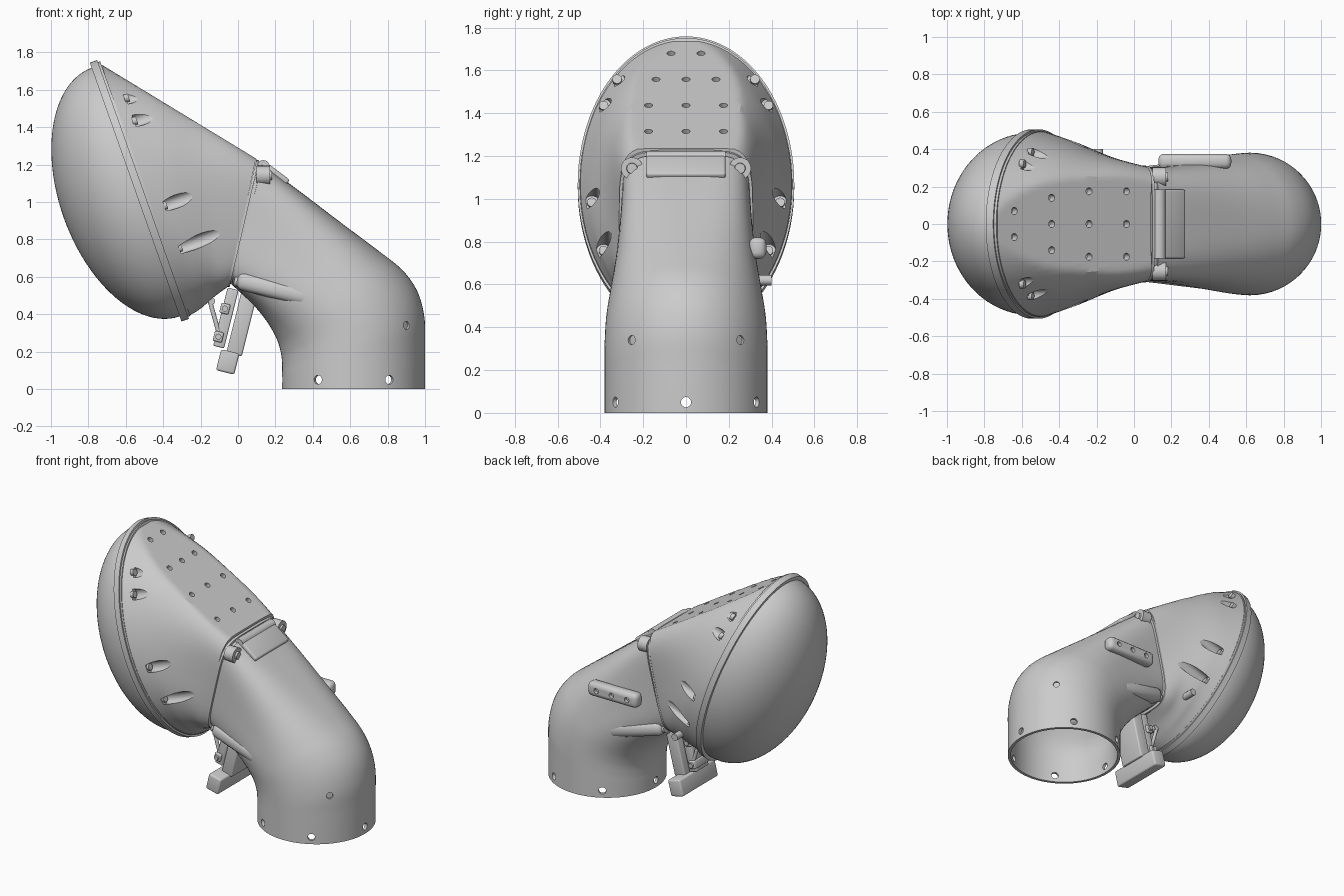
import bpy, bmesh, math
from mathutils import Vector, Matrix

if "Cube" in bpy.data.objects:
    bpy.data.objects.remove(bpy.data.objects["Cube"])

N = 96
V = Vector
# Frame of the tilted rim: long axis, y, and outward normal
D = V((-.334, 0, .943)).normalized()
Y = V((0, 1, 0))
NRM = D.cross(Y)
C = V((-.505, 0, 1.068))


def finish(name, bm, angle=30):
    bmesh.ops.recalc_face_normals(bm, faces=bm.faces)
    me = bpy.data.meshes.new(name)
    bm.to_mesh(me)
    bm.free()
    ob = bpy.data.objects.new(name, me)
    bpy.context.collection.objects.link(ob)
    shade(ob, angle)
    return ob


def shade(ob, angle=30):
    bpy.ops.object.select_all(action='DESELECT')
    ob.select_set(True)
    bpy.context.view_layer.objects.active = ob
    bpy.ops.object.shade_smooth_by_angle(angle=math.radians(angle))


def apply_mod(ob, kind, **kw):
    m = ob.modifiers.new(kind, kind)
    for k, v in kw.items():
        setattr(m, k, v)
    bpy.context.view_layer.objects.active = ob
    bpy.ops.object.modifier_apply(modifier=m.name)


def cut(ob, cutter):
    cutter.hide_render = True
    apply_mod(ob, 'BOOLEAN', object=cutter, operation='DIFFERENCE', solver='EXACT')
    bpy.data.objects.remove(cutter)
    shade(ob)


def spline(secs, steps):
    """Smooth in-between sections (Catmull-Rom)."""
    out = []
    for i in range(len(secs) - 1):
        p = [secs[max(0, i - 1)], secs[i], secs[i + 1], secs[min(len(secs) - 1, i + 2)]]
        for k in range(steps):
            t = k / steps
            out.append([.5 * (2*b + (c - a)*t + (2*a - 5*b + 4*c - d)*t*t + (3*b - a - 3*c + d)*t**3)
                        for a, b, c, d in zip(*p)])
    return out + [list(secs[-1])]


def loft(secs, caps, steps=6, clamp=None):
    """Sections: top x, top z, bottom x, bottom z, half width, squareness."""
    bm = bmesh.new()
    rings = []
    for tx, tz, bx, bz, hw, e in spline(secs, steps):
        mid, up = V((tx + bx, 0, tz + bz)) / 2, V((tx - bx, 0, tz - bz)) / 2
        ring = []
        for k in range(N):
            c, s = math.cos(2*math.pi*k/N), math.sin(2*math.pi*k/N)
            r = (abs(c)**e + abs(s)**e) ** (-1/e)
            p = mid + up*c*r + Y*hw*s*r
            if clamp:
                over = (p - clamp[0]).dot(clamp[1])
                if over > 0:
                    p -= clamp[1]*over
            ring.append(bm.verts.new(p))
        rings.append(ring)
    for a, b in zip(rings, rings[1:]):
        for k in range(N):
            bm.faces.new((a[k], a[(k+1) % N], b[(k+1) % N], b[k]))
    if caps:
        bm.faces.new(rings[0])
        bm.faces.new(rings[-1])
    return bm


def rod(bm, a, b, r, r2=None, seg=20):
    a, b = V(a), V(b)
    q = (b - a).to_track_quat('Z', 'Y').to_matrix().to_4x4()
    bmesh.ops.create_cone(bm, cap_ends=True, segments=seg, radius1=r, radius2=r if r2 is None else r2,
                          depth=(b - a).length, matrix=Matrix.Translation((a + b)/2) @ q)


def rods(name, items):
    bm = bmesh.new()
    for it in items:
        rod(bm, *it)
    return finish(name, bm)


def box(name, centre, size, tilt=0, bevel=.01, yaw=0):
    """Bevelled box, tilt in degrees about y (positive lowers the +x end)."""
    bm = bmesh.new()
    m = (Matrix.Translation(centre) @ Matrix.Rotation(math.radians(yaw), 4, 'Z')
         @ Matrix.Rotation(math.radians(tilt), 4, 'Y') @ Matrix.Diagonal((*size, 1)))
    bmesh.ops.create_cube(bm, size=1, matrix=m)
    bmesh.ops.bevel(bm, geom=bm.edges[:], offset=bevel, segments=3, profile=.5, affect='EDGES')
    return finish(name, bm)


# Head shell with flat top panel
flat_p, flat_n = V((.1, 0, 1.23)), V((.52, 0, .855)).normalized()
head = finish('head_shell', loft([
    (-.745, 1.745, -.265, .39, .497, 2),
    (-.49, 1.645, -.20, .43, .445, 2.2),
    (-.18, 1.46, -.125, .495, .37, 3),
    (.10, 1.25, -.05, .55, .31, 5)], True, 10, (flat_p, flat_n)))

# Screw holes in the flat panel
rows = [(-.64, (-.07, .07)), (-.44, (-.14, 0, .14)), (-.24, (-.175, 0, .175)), (-.04, (-.175, 0, .175))]
pts = [flat_p + V((x - .1, y, (.1 - x)*.52/.855)) for x, ys in rows for y in ys]
cut(head, rods('panel_holes', [(p - flat_n*.05, p + flat_n*.05, .019) for p in pts]))

# Screw pockets along the sides, bored towards the rim
pockets = [(s*y, d) for y, d in ((.44, -.12), (.385, -.36), (.385, .36), (.322, .49)) for s in (-1, 1)]
base = [C + D*d + Y*y - NRM*.075 for y, d in pockets]
cut(head, rods('side_pockets', [(p, p - NRM*.6, .036) for p in base]))
rods('pocket_screws', [(p + NRM*.01, p - NRM*.015, .022) for p in base])

# Rim band and dome
M = Matrix((D, Y, NRM)).transposed().to_4x4()


def band(name, off, depth, a, b):
    bm = bmesh.new()
    bmesh.ops.create_cone(bm, cap_ends=True, segments=N, radius1=1, radius2=1, depth=1,
                          matrix=Matrix.Translation(C + NRM*off) @ M @ Matrix.Diagonal((a, b, depth, 1)))
    return finish(name, bm)


band('rim_band', .024, .042, .734, .506)
band('rim_groove', .0, .02, .722, .496)
bm = bmesh.new()
dm = Matrix.Translation(C + NRM*.043) @ M @ Matrix.Diagonal((.705, .488, .41, 1))
bmesh.ops.create_uvsphere(bm, u_segments=N, v_segments=48, radius=1, matrix=dm)
bmesh.ops.bisect_plane(bm, geom=bm.verts[:] + bm.edges[:] + bm.faces[:],
                       plane_co=C + NRM*.035, plane_no=NRM, clear_inner=True)
finish('dome', bm)

# Bent hollow neck, square at the joint and round at the foot
neck = finish('neck', loft([
    (.13, 1.205, -.035, .56, .30, 5),
    (.32, 1.065, .03, .50, .31, 4),
    (.55, .89, .10, .43, .33, 3),
    (.75, .74, .165, .345, .355, 2.4),
    (.88, .635, .21, .26, .372, 2.1),
    (.96, .52, .23, .19, .379, 2),
    (.997, .38, .236, .13, .381, 2),
    (1.0, .22, .236, .08, .381, 2),
    (1.0, 0, .236, 0, .381, 2)], False))
apply_mod(neck, 'SOLIDIFY', thickness=.02, offset=-1)
FX = .618
ring_dirs = [V((math.cos(math.radians(60*k)), math.sin(math.radians(60*k)), 0)) for k in range(6)]
foot = V((FX, 0, .05))
cut(neck, rods('foot_holes', [(foot + u*.3, foot + u*.45, .024) for u in ring_dirs]))
dents = [V((math.cos(math.radians(a)), math.sin(math.radians(a)), 0)) for a in (42, -42)]
cut(neck, rods('neck_dents', [(V((FX, 0, .34)) + u*.368, V((FX, 0, .34)) + u*.45, .022) for u in dents]))

# Joint flanges with a seam between them
finish('head_flange', loft([(.098, 1.228, -.057, .545, .312, 5), (.112, 1.222, -.045, .545, .312, 5)], True, 1))
finish('joint_seal', loft([(.11, 1.205, -.048, .56, .295, 5), (.135, 1.195, -.03, .565, .295, 5)], True, 1))

# Hinge plate, barrel and corner lugs
box('hinge_plate', (.195, 0, 1.158), (.18, .37, .035), 37, .012)
rods('hinge_barrel', [((.135, -.185, 1.19), (.135, .185, 1.19), .034)])
for s in (-1, 1):
    rods('hinge_lug', [((.10, s*.252, 1.142), (.17, s*.252, 1.142), .052)])
    rods('lug_screw', [((.16, s*.252, 1.142), (.182, s*.252, 1.142), .028, .024)])

# Ribs beside the throat
for s in (-1, 1):
    box('throat_rib', (.195, s*.265, .535), (.41, .12, .10), 14, .04, s*7)
    rods('rib_screw', [((.0, s*.25, .575), (-.02, s*.25, .58), .028)])

# Accessory plate with three holes on the back of the neck
plate = box('accessory_plate', (.325, .335, .77), (.39, .08, .10), 0, .03)
cut(plate, rods('plate_holes', [((.325 + k*.12, .35, .77), (.325 + k*.12, .4, .77), .018) for k in (-1, 0, 1)]))

# Small peg on the back of the head
rods('head_peg', [((-.19, .30, .62), (-.19, .40, .62), .024)])

# Latch under the joint
box('latch_body', (.02, 0, .35), (.085, .20, .34), 14, .01)
box('latch_plate', (-.065, 0, .38), (.06, .14, .32), 14, .008)
for z, x in ((.43, -.07), (.28, -.105)):
    box('latch_block', (x, 0, z), (.05, .17, .055), 14, .008)
rods('latch_pins', [((x, -.1, z), (x, .1, z), .016) for x, z in ((-.07, .43), (-.105, .28))])
for s in (-1, 1):
    rods('latch_link', [((-.15, s*.06, .47), (-.10, s*.06, .29), .012)])
rods('latch_catch', [((-.14, -.07, .47), (-.14, .07, .47), .018)])
box('latch_handle', (-.055, 0, .145), (.10, .40, .115), 14, .012)
